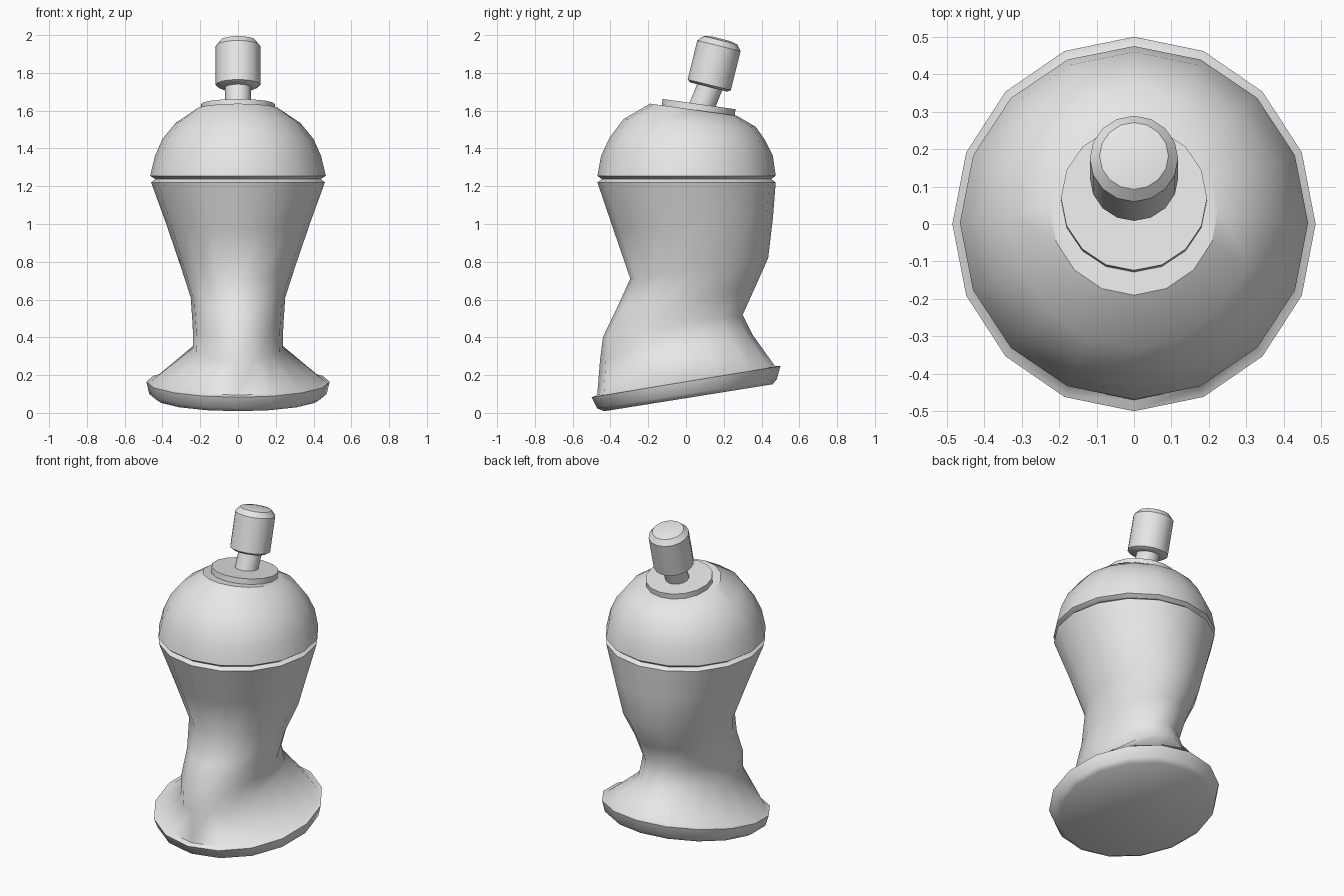
import bpy, bmesh, math
from mathutils import Vector

if "Cube" in bpy.data.objects:
    bpy.data.objects.remove(bpy.data.objects["Cube"], do_unlink=True)

SIDES = 16
grey = bpy.data.materials.new("plain grey")
grey.use_nodes = True
colour = (0.8, 0.8, 0.8, 1)
grey.diffuse_color = colour
grey.node_tree.nodes["Principled BSDF"].inputs["Base Color"].default_value = colour


def loft(name, rings, smooth_angle):
    """Skin rings given as (centre y, centre z, x radius, y radius, slope)."""
    bm = bmesh.new()
    loops = []
    for cy, cz, rx, ry, slope in rings:
        loop = []
        for i in range(SIDES):
            a = 2 * math.pi * i / SIDES
            dy = ry * math.sin(a)
            loop.append(bm.verts.new((rx * math.cos(a), cy + dy, cz + slope * dy)))
        loops.append(loop)
    for low, high in zip(loops, loops[1:]):
        for i in range(SIDES):
            j = (i + 1) % SIDES
            bm.faces.new((low[i], low[j], high[j], high[i]))
    bm.faces.new(loops[0][::-1])
    bm.faces.new(loops[-1])
    mesh = bpy.data.meshes.new(name)
    bm.to_mesh(mesh)
    bm.free()
    mesh.materials.append(grey)
    obj = bpy.data.objects.new(name, mesh)
    bpy.context.collection.objects.link(obj)
    bpy.ops.object.select_all(action='DESELECT')
    obj.select_set(True)
    bpy.context.view_layer.objects.active = obj
    bpy.ops.object.shade_smooth_by_angle(angle=math.radians(smooth_angle))
    return obj


def turned(name, profile, y, z, lean, smooth_angle=35):
    """Round part from (radius, height) pairs, leaning back by some degrees."""
    obj = loft(name, [(0, h, r, r, 0) for r, h in profile], smooth_angle)
    obj.location = Vector((0, y, z))
    obj.rotation_euler.x = -math.radians(lean)
    return obj


# Tilted foot with a flared lip, pinched waist and cup-shaped upper body
loft("body", [
    (0.012, 0.08, 0.44, 0.445, 0.16),
    (0.005, 0.10, 0.47, 0.475, 0.16),
    (0.0, 0.165, 0.485, 0.50, 0.165),
    (0.0, 0.172, 0.455, 0.47, 0.165),
    (-0.05, 0.345, 0.237, 0.405, 0.16),
    (-0.07, 0.46, 0.24, 0.37, 0.16),
    (0.0, 0.61, 0.25, 0.367, 0.155),
    (0.07, 0.765, 0.30, 0.365, 0.15),
    (0.038, 1.0, 0.38, 0.422, 0.07),
    (0.003, 1.22, 0.46, 0.472, 0),
    (0.003, 1.24, 0.435, 0.445, 0),
], 55)

# Domed top with a slanted flat crown
loft("dome", [
    (0.003, 1.235, 0.435, 0.445, 0),
    (0.003, 1.255, 0.465, 0.472, 0),
    (0.005, 1.36, 0.44, 0.455, 0),
    (0.008, 1.45, 0.40, 0.412, -0.02),
    (0.02, 1.535, 0.33, 0.35, -0.06),
    (0.04, 1.605, 0.225, 0.23, -0.14),
], 35)

# Collar, stem and knob
turned("collar", [(0.195, -0.02), (0.195, 0.025)], 0.066, 1.61, 8)
turned("stem", [(0.068, -0.05), (0.068, 0.17)], 0.075, 1.60, 22)
turned("knob", [(0.10, 0), (0.118, 0.012), (0.118, 0.225), (0.092, 0.255),
                (0.05, 0.264)], 0.12, 1.725, 14)
